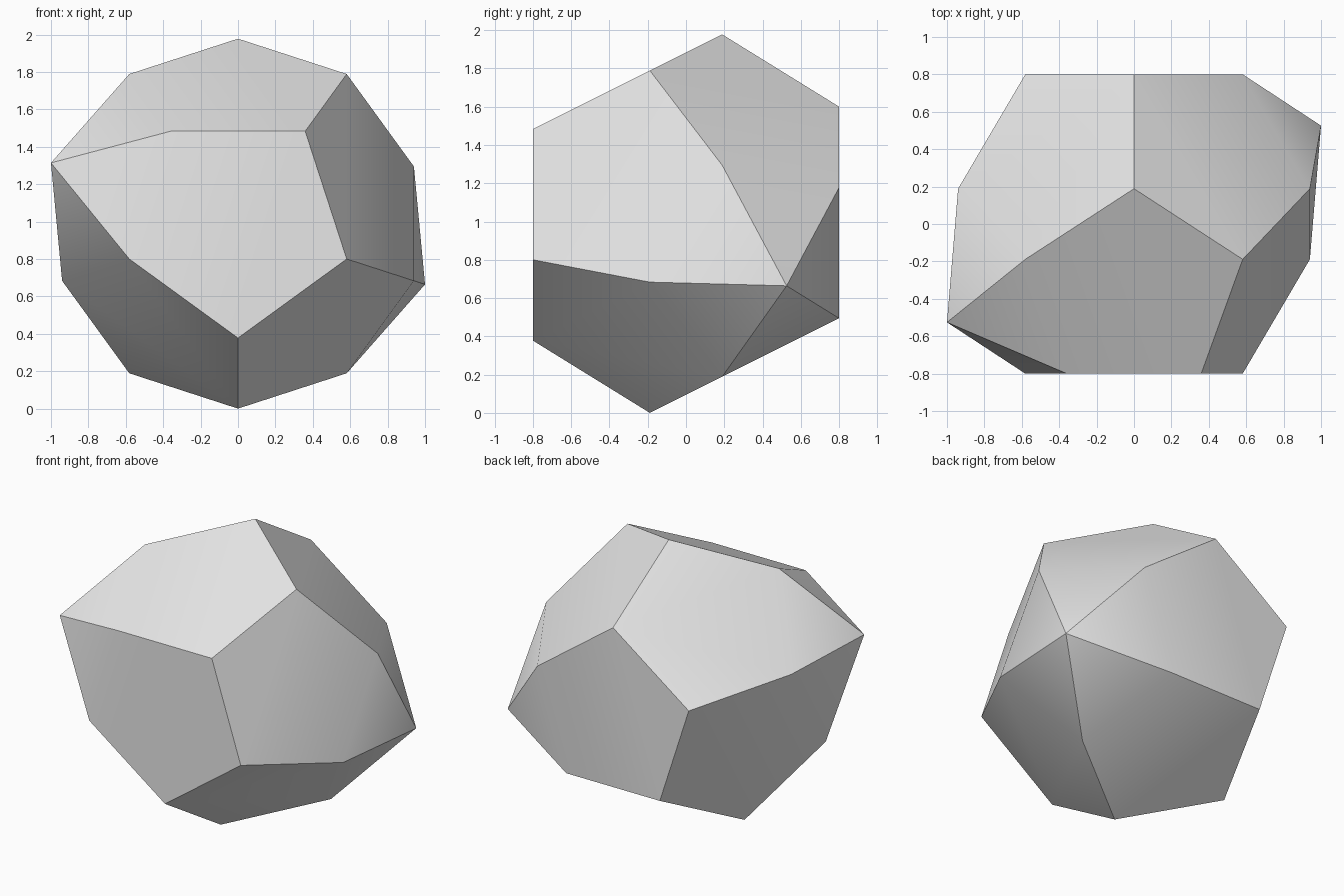
import bpy, bmesh
from math import sin, cos, radians, sqrt
from mathutils import Vector

cube = bpy.data.objects.get("Cube")
if cube:
    bpy.data.objects.remove(cube, do_unlink=True)

INRADIUS = 0.8                       # centre to each flat face
R = INRADIUS / 0.79465               # centre to each corner
PEAK = 1.1756                        # centre to each raised peak
CENTRE = Vector((0, 0, 0.98225 * R))


def polar(radius, degrees, y):
    a = radians(degrees)
    return Vector((radius * cos(a), y, radius * sin(a)))


# Corners of a regular dodecahedron, mirrored through its centre
points = []
for k in range(5):
    a = 72 * k - 90
    points.append(polar(0.60706 * R, a, -INRADIUS))
    points.append(polar(0.98225 * R, a, -0.18759 * R))

# Low pyramid peak over one side face, and over the opposite one
points.append(polar(PEAK * 2 / sqrt(5), 162, -PEAK / sqrt(5)))
points += [-p for p in points]

# Skin the corners and merge the coplanar triangles into pentagons
bm = bmesh.new()
for p in points:
    bm.verts.new(p + CENTRE)
bmesh.ops.convex_hull(bm, input=bm.verts[:])
bmesh.ops.dissolve_limit(bm, angle_limit=radians(2), verts=bm.verts[:], edges=bm.edges[:])
bmesh.ops.recalc_face_normals(bm, faces=bm.faces[:])
mesh = bpy.data.meshes.new("faceted_stone")
bm.to_mesh(mesh)
bm.free()

stone = bpy.data.objects.new("faceted_stone", mesh)
bpy.context.collection.objects.link(stone)

# Plain grey
grey = bpy.data.materials.new("light_grey")
grey.use_nodes = True
colour = (0.8, 0.8, 0.8, 1)
grey.diffuse_color = colour
for node in grey.node_tree.nodes:
    if node.type == "BSDF_PRINCIPLED":
        node.inputs["Base Color"].default_value = colour
mesh.materials.append(grey)

# Soft shading across the shallow edges at the pyramid bases only
bpy.ops.object.select_all(action="DESELECT")
stone.select_set(True)
bpy.context.view_layer.objects.active = stone
bpy.ops.object.shade_smooth_by_angle(angle=radians(30))
